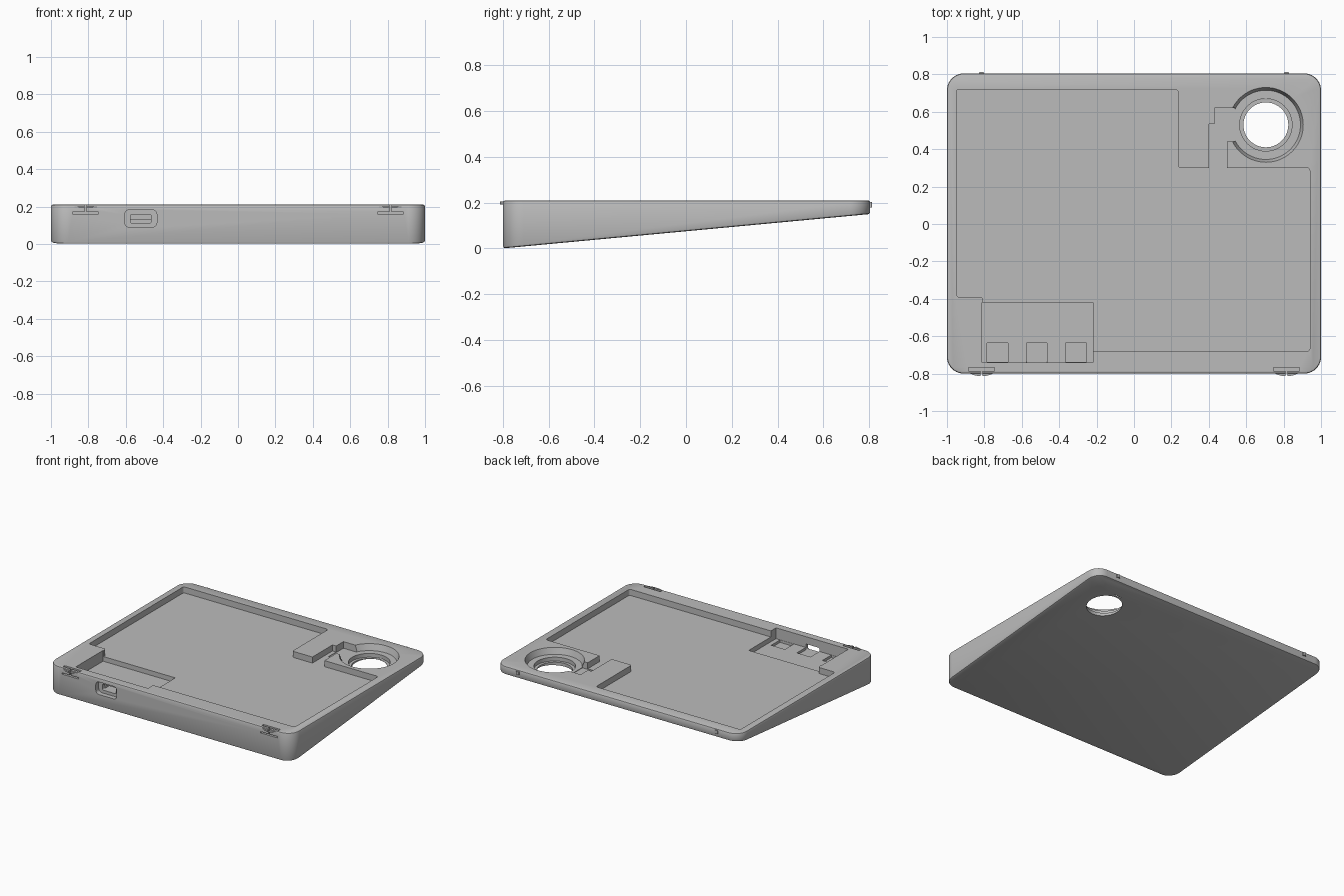
import bpy, bmesh, math
from mathutils import Vector

if "Cube" in bpy.data.objects:
    bpy.data.objects.remove(bpy.data.objects["Cube"], do_unlink=True)

GREY = (0.50, 0.50, 0.50, 1)
mat = bpy.data.materials.new("plain grey plastic")
mat.use_nodes = True
mat.diffuse_color = GREY
mat.node_tree.nodes["Principled BSDF"].inputs["Base Color"].default_value = GREY

TOP, FLOOR = 0.21, 0.165
FRONT, BACK = -0.80, 0.805


def rounded(points, r, steps=5):
    """Round every right-angled corner of a closed outline."""
    out = []
    for i, p in enumerate(points):
        p = Vector(p)
        a = (Vector(points[i - 1]) - p).normalized()
        b = (Vector(points[(i + 1) % len(points)]) - p).normalized()
        c = p + r * (a + b)
        for k in range(steps + 1):
            t = math.pi / 2 * k / steps
            out.append(c - r * (b * math.cos(t) + a * math.sin(t)))
    return out


def rect(x0, x1, y0, y1):
    return [(x0, y0), (x1, y0), (x1, y1), (x0, y1)]


def circle(x, y, r, n=64):
    return [(x + r * math.cos(2 * math.pi * k / n), y + r * math.sin(2 * math.pi * k / n)) for k in range(n)]


def loft(name, rings):
    """Join matching closed rings of points and cap both ends."""
    bm = bmesh.new()
    loops = [[bm.verts.new(p) for p in ring] for ring in rings]
    n = len(loops[0])
    for lo, hi in zip(loops, loops[1:]):
        for i in range(n):
            j = (i + 1) % n
            bm.faces.new((lo[i], lo[j], hi[j], hi[i]))
    bm.faces.new(loops[0][::-1])
    bm.faces.new(loops[-1])
    bmesh.ops.recalc_face_normals(bm, faces=bm.faces)
    mesh = bpy.data.meshes.new(name)
    bm.to_mesh(mesh)
    bm.free()
    mesh.materials.append(mat)
    ob = bpy.data.objects.new(name, mesh)
    bpy.context.collection.objects.link(ob)
    return ob


def prism(name, outline, z0, z1):
    return loft(name, [[(p[0], p[1], z) for p in outline] for z in (z0, z1)])


def cut(target, cutter):
    """Subtract a cutter and throw it away."""
    mod = target.modifiers.new("cut", "BOOLEAN")
    mod.operation, mod.solver, mod.object = "DIFFERENCE", "EXACT", cutter
    bpy.context.view_layer.objects.active = target
    bpy.ops.object.modifier_apply(modifier=mod.name)
    bpy.data.objects.remove(cutter, do_unlink=True)


def underside(y):
    return 0.15 * (y - FRONT) / (BACK - FRONT)


# Wedge-shaped case with softened top and bottom rims
def case_ring(inset, height):
    outline = rounded(rect(-1 + inset, 1 - inset, FRONT + inset, BACK - inset), 0.09 - inset, 10)
    return [(p.x, p.y, height(p.y)) for p in outline]


E = 0.010
case = loft("wedge_case", [
    case_ring(E, underside),
    case_ring(E * 0.3, lambda y: underside(y) + E * 0.3),
    case_ring(0, lambda y: underside(y) + E),
    case_ring(0, lambda y: TOP - E),
    case_ring(E * 0.3, lambda y: TOP - E * 0.3),
    case_ring(E, lambda y: TOP)])

# Main board pocket
board = [(-0.95, 0.72), (-0.95, -0.39), (-0.808, -0.39), (-0.808, -0.68),
         (0.94, -0.68), (0.94, 0.30), (0.235, 0.30), (0.235, 0.72)]
cut(case, prism("board_cut", rounded(board, 0.015), FLOOR, 0.3))

# Deeper connector bay with three seats
cut(case, prism("bay_cut", rect(-0.812, -0.22, -0.74, -0.42), 0.13, 0.3))
for x in (-0.73, -0.52, -0.31):
    cut(case, prism("seat_cut", rect(x - 0.056, x + 0.056, -0.738, -0.635), 0.112, 0.25))

# Port opening in the front wall: wide recess, then a narrow slot
for half_w, half_h, z, y1, r in ((0.086, 0.046, 0.136, -0.765, 0.025), (0.056, 0.022, 0.134, -0.70, 0.008)):
    shape = rounded(rect(-0.52 - half_w, -0.52 + half_w, z - half_h, z + half_h), r)
    cut(case, loft("port_cut", [[(p.x, y, p.y) for p in shape] for y in (-0.9, y1)]))

# Round socket: sloped wall, stepped ledge and through hole
CX, CY = 0.705, 0.53
levels = ((0.185, FLOOR), (0.20, TOP), (0.20, 0.3))
cut(case, loft("socket_cut", [[(*p, z) for p in circle(CX, CY, r)] for r, z in levels]))
cut(case, prism("ledge_cut", circle(CX, CY, 0.14), 0.137, 0.25))
cut(case, prism("hole_cut", circle(CX, CY, 0.12), -0.1, 0.25))

# Wire channel between the socket and the pocket
cut(case, prism("channel_cut", rect(0.40, 0.498, 0.28, 0.535), FLOOR, 0.3))
cut(case, prism("plug_cut", rect(0.43, 0.54, 0.44, 0.62), FLOOR - 0.004, 0.3))

# Snap latches along the front, small catches along the back
for side, s in (("right", -1), ("left", 1)):
    x = 0.815 * s
    cut(case, prism("flex_cut", rect(x - 0.069, x + 0.069, -0.785, -0.766), 0.16, 0.3))
    cut(case, prism("under_cut", rect(x - 0.069, x + 0.069, -0.9, -0.775), 0.16, 0.17))
    cut(case, prism("slit_cut", rect(x - 0.005, x + 0.005, -0.9, -0.775), 0.165, 0.3))
    for half in (-1, 1):
        bulge = [(x + half * w, FRONT - 0.014 * (1 - (w / 0.06) ** 2)) for w in (0.006, 0.02, 0.035, 0.048, 0.06)]
        tab = bulge + [(x + half * 0.06, -0.79), (x + half * 0.006, -0.79)]
        prism(f"{side}_front_latch_{'outer' if half == s else 'inner'}", tab, 0.192, 0.204)
    prism(f"{side}_back_catch", rounded(rect(x - 0.013, x + 0.013, 0.79, 0.813), 0.005), 0.178, 0.202)

# Smooth the rounded walls, keep edges sharp
bpy.ops.object.select_all(action="DESELECT")
case.select_set(True)
bpy.context.view_layer.objects.active = case
bpy.ops.object.shade_smooth_by_angle(angle=math.radians(30))
